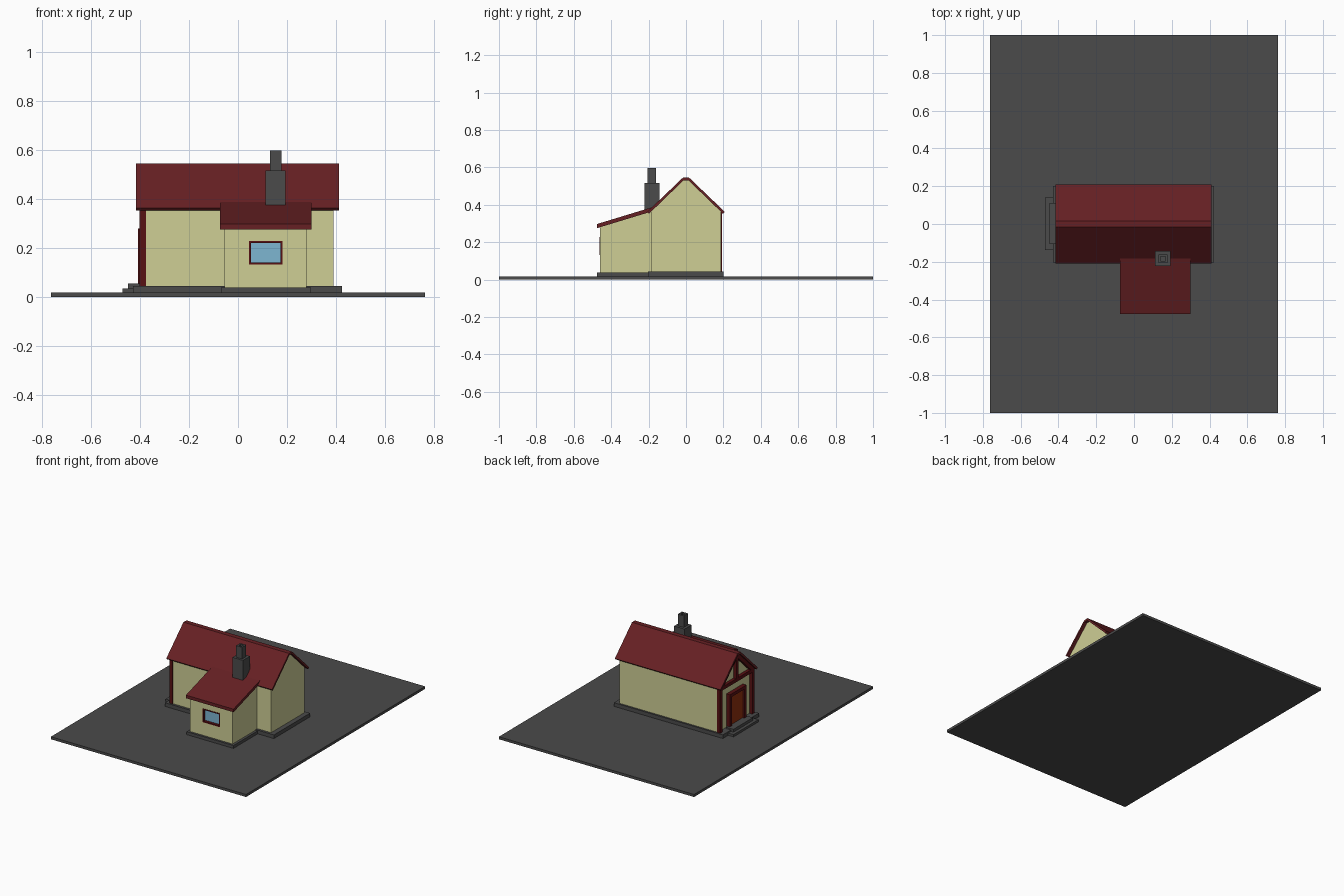
import bpy, bmesh

if "Cube" in bpy.data.objects:
    bpy.data.objects.remove(bpy.data.objects["Cube"])


def material(name, rgb):
    m = bpy.data.materials.new(name)
    m.diffuse_color = [(c / 255) ** 2.2 for c in rgb] + [1]
    m.use_nodes = True
    m.node_tree.nodes["Principled BSDF"].inputs["Base Color"].default_value = m.diffuse_color
    return m


STONE = material("dark_stone", (76, 76, 76))
WALL = material("cream_plaster", (205, 205, 148))
ROOF = material("red_roof", (102, 37, 40))
TIMBER = material("dark_red_timber", (88, 24, 26))
DOOR = material("rust_door", (145, 52, 22))
GLASS = material("blue_glass", (125, 180, 208))


def prism(name, profile, x0, x1, mat):
    """Extrude a closed (y, z) profile along x."""
    bm = bmesh.new()
    face = bm.faces.new([bm.verts.new((x0, y, z)) for y, z in profile])
    new = bmesh.ops.extrude_face_region(bm, geom=[face])["geom"]
    bmesh.ops.translate(bm, vec=(x1 - x0, 0, 0),
                        verts=[v for v in new if isinstance(v, bmesh.types.BMVert)])
    bmesh.ops.recalc_face_normals(bm, faces=bm.faces)
    me = bpy.data.meshes.new(name)
    bm.to_mesh(me)
    bm.free()
    me.materials.append(mat)
    ob = bpy.data.objects.new(name, me)
    bpy.context.collection.objects.link(ob)
    return ob


def box(name, x0, x1, y0, y1, z0, z1, mat):
    return prism(name, [(y0, z0), (y1, z0), (y1, z1), (y0, z1)], x0, x1, mat)


def cut(ob, cutter):
    cutter.hide_render = True
    cutter.hide_set(True)
    cutter.display_type = 'WIRE'
    mod = ob.modifiers.new("opening", 'BOOLEAN')
    mod.operation = 'DIFFERENCE'
    mod.solver = 'EXACT'
    mod.object = cutter
    # bake the opening, then drop the cutter
    dg = bpy.context.evaluated_depsgraph_get()
    me = bpy.data.meshes.new_from_object(ob.evaluated_get(dg))
    ob.modifiers.clear()
    ob.data = me
    bpy.data.objects.remove(cutter)


# ground and plinths
box("ground", -.763, .763, -1, 1, 0, .018, STONE)
box("main_plinth", -.428, .424, -.204, .2, .01, .044, STONE)
box("annex_plinth", -.07, .297, -.475, -.19, .01, .039, STONE)

# entrance steps
box("lower_step", -.47, -.42, -.138, .14, .01, .034, STONE)
box("upper_step", -.448, -.39, -.107, .11, .01, .054, STONE)

# main house walls and roof shell
prism("main_walls", [(-.187, .03), (.187, .03), (.187, .363), (.014, .531),
                     (-.014, .531), (-.187, .363)], -.38, .39, WALL)
prism("main_roof", [(-.208, .362), (-.017, .545), (.017, .545), (.208, .362),
                    (.198, .352), (.014, .53), (-.014, .53), (-.198, .352)],
      -.415, .411, ROOF)

# annex with window opening and lean-to roof
annex = prism("annex_walls", [(-.46, .03), (-.187, .03), (-.187, .366), (-.46, .283)],
              -.055, .28, WALL)
cut(annex, box("window_cutter", .044, .181, -.5, -.435, .132, .229, WALL))
prism("annex_roof", [(-.477, .275), (-.477, .297), (-.178, .388), (-.178, .366)],
      -.073, .299, ROOF)

# window
for z in (.132, .221):
    box("window_rail", .044, .181, -.462, -.434, z, z + .008, TIMBER)
for x in (.044, .173):
    box("window_stile", x, x + .008, -.462, -.434, .14, .221, TIMBER)
box("window_glass", .05, .176, -.442, -.434, .138, .223, GLASS)

# chimney with hollow flue
box("chimney_base", .112, .194, -.222, -.143, .34, .516, STONE)
stack = box("chimney_stack", .13, .177, -.207, -.161, .5, .598, STONE)
cut(stack, box("flue_cutter", .141, .166, -.196, -.172, .55, .7, STONE))

# timber framing on the entrance gable
L, R = -.402, -.376
for s in (-1, 1):
    y0, y1 = sorted((s * .166, s * .192))
    box("corner_post", L, R, y0, y1, .043, .358, TIMBER)
    prism("gable_rafter", [(s * .196, .354), (s * .014, .53), (0, .53),
                           (0, .509), (s * .172, .342)], L, R, TIMBER)
box("tie_beam", L, R, -.19, .19, .338, .362, TIMBER)
box("king_post", L, R, -.012, .012, .35, .525, TIMBER)

# door and frame
for y in (-.092, .07):
    box("door_jamb", -.408, -.376, y, y + .022, .043, .28, TIMBER)
box("door_lintel", -.408, -.376, -.07, .07, .258, .28, TIMBER)
box("door", -.395, -.376, -.072, .072, .043, .26, DOOR)
